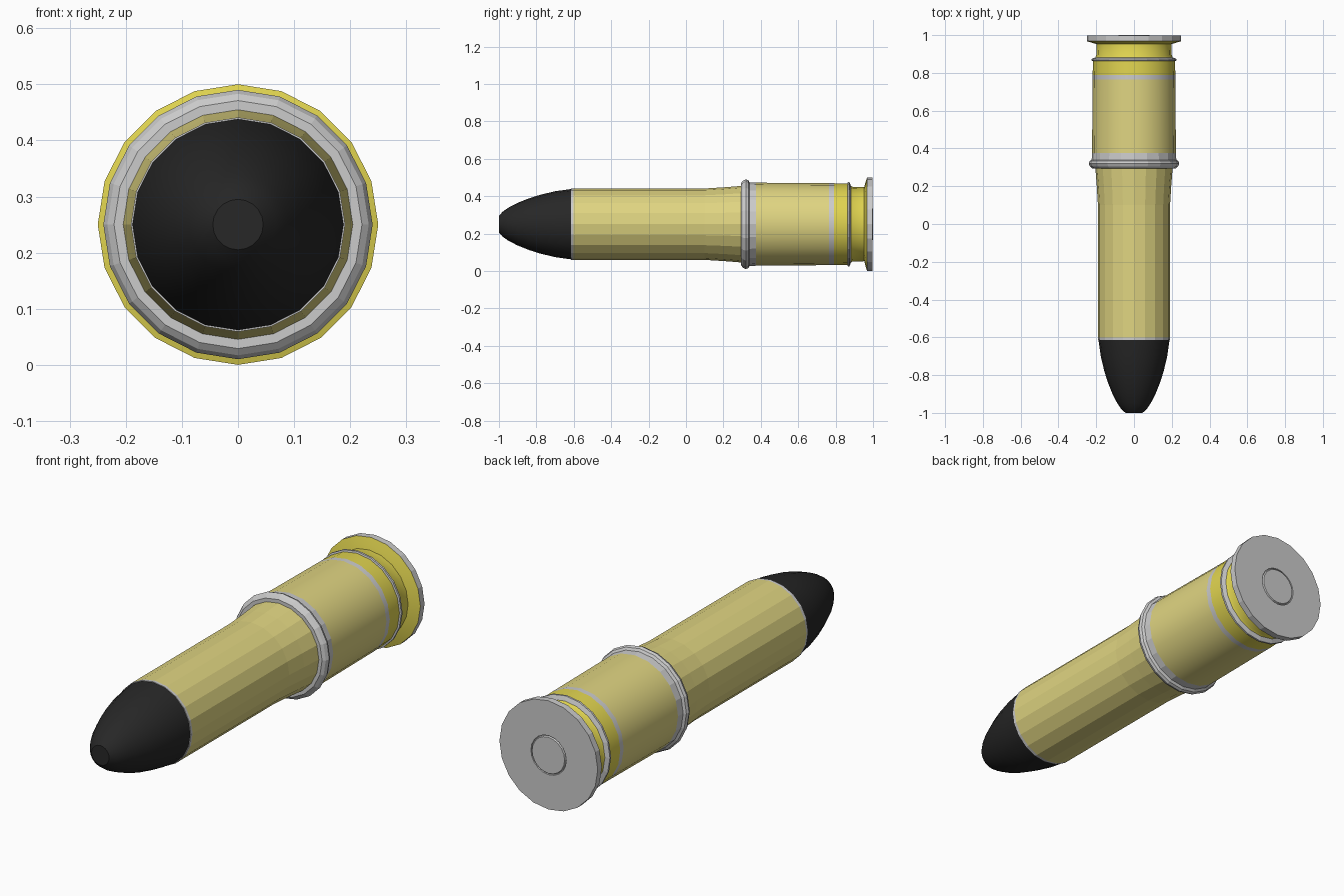
import bpy, bmesh, math

if "Cube" in bpy.data.objects:
    bpy.data.objects.remove(bpy.data.objects["Cube"])

SIDES = 20
AXIS_Z = 0.25


def material(name, rgb):
    m = bpy.data.materials.new(name)
    m.diffuse_color = (*rgb, 1)
    m.use_nodes = True
    m.node_tree.nodes["Principled BSDF"].inputs["Base Color"].default_value = m.diffuse_color
    return m


brass = material("brass", (0.74, 0.66, 0.22))
bright_brass = material("bright_brass", (0.75, 0.66, 0.08))
black = material("black", (0.02, 0.02, 0.02))


def lathe(name, profile, mat=None, smooth=None):
    """Revolve (y, radius) points around the long axis; radius 0 closes an end."""
    bm = bmesh.new()
    rings = []
    for y, r in profile:
        if r == 0:
            rings.append([bm.verts.new((0, y, AXIS_Z))] * SIDES)
        else:
            angles = [2 * math.pi * i / SIDES for i in range(SIDES)]
            rings.append([bm.verts.new((r * math.cos(a), y, AXIS_Z + r * math.sin(a)))
                          for a in angles])
    for a, b in zip(rings, rings[1:]):
        for i in range(SIDES):
            j = (i + 1) % SIDES
            quad = list(dict.fromkeys((a[i], b[i], b[j], a[j])))
            bm.faces.new(quad)
    bm.normal_update()
    me = bpy.data.meshes.new(name)
    bm.to_mesh(me)
    bm.free()
    ob = bpy.data.objects.new(name, me)
    bpy.context.collection.objects.link(ob)
    if mat:
        me.materials.append(mat)
    if smooth:
        bpy.ops.object.select_all(action='DESELECT')
        ob.select_set(True)
        bpy.context.view_layer.objects.active = ob
        bpy.ops.object.shade_smooth_by_angle(angle=math.radians(smooth))
    return ob


# Rounded black nose
lathe("nose", [(-1, 0), (-1, 0.045), (-0.98, 0.067), (-0.95, 0.088), (-0.9, 0.114),
               (-0.84, 0.138), (-0.78, 0.157), (-0.7, 0.176), (-0.615, 0.188)], black, 40)

# Front case with its grey mouth band
lathe("mouth_band", [(-0.615, 0.183), (-0.615, 0.191), (-0.602, 0.191)])
lathe("front_case", [(-0.602, 0.191), (0.1, 0.191), (0.2, 0.197), (0.3, 0.205)], brass)

# Raised collar between the two case sections
lathe("collar", [(0.295, 0.2), (0.295, 0.221), (0.305, 0.233), (0.32, 0.24), (0.333, 0.235),
                 (0.34, 0.224), (0.375, 0.222)])

# Rear case, split by a grey stripe
lathe("rear_case", [(0.375, 0.222), (0.765, 0.219)], brass, 40)
lathe("stripe", [(0.765, 0.219), (0.79, 0.219)], None, 40)
lathe("rear_case_end", [(0.79, 0.219), (0.863, 0.217)], bright_brass, 40)

# Thin ridge, extraction groove and rim
lathe("ridge", [(0.863, 0.217), (0.865, 0.225), (0.874, 0.225), (0.882, 0.205)])
lathe("groove", [(0.882, 0.205), (0.89, 0.2), (0.953, 0.198), (0.958, 0.218),
                 (0.968, 0.25)], bright_brass, 40)
lathe("rim", [(0.968, 0.25), (0.998, 0.25), (0.998, 0.09), (0.992, 0.089),
              (0.992, 0.086), (1.0, 0.083), (1.0, 0)])
